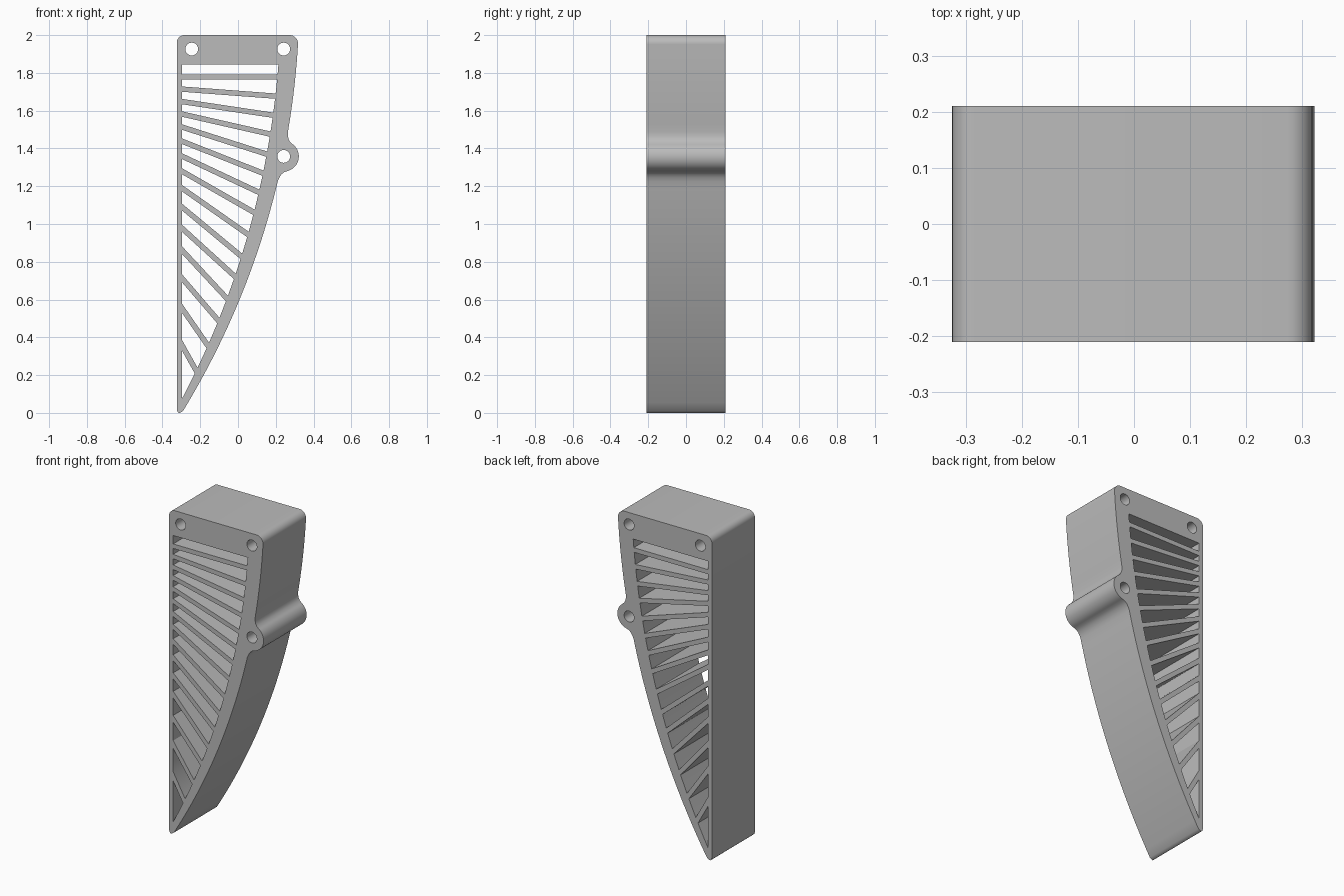
import bpy, bmesh
from math import sin, cos, radians, sqrt, hypot

cube = bpy.data.objects.get("Cube")
if cube:
    bpy.data.objects.remove(cube, do_unlink=True)

HALF_DEPTH = 0.21
LEFT, INNER_LEFT = -0.324, -0.296
FIN = 0.028
BOSS = (0.242, 1.358)


def bow(z, r=4.2):
    """x of the curved edge at height z"""
    return -3.875 + sqrt(r * r - (2.2 - z) ** 2)


def inner_bow(z):
    """inside of the curved wall, which thins towards the tip"""
    return bow(z, 4.166 - 0.058 * z + 0.0133 * z * z)


def arc(centre, r, a, b, n):
    steps = [radians(a + (b - a) * i / n) for i in range(n + 1)]
    return [(centre[0] + r * cos(t), centre[1] + r * sin(t)) for t in steps]


def bow_run(a, b, n, f=bow):
    return [(f(a + (b - a) * i / n), a + (b - a) * i / n) for i in range(n + 1)]


# Outer outline: tip, curved edge, boss with fillets, upper edge, rounded top
outline = [(LEFT, 0.022), (-0.321, 0.008), (-0.313, 0), (-0.305, 0.001)]
outline += bow_run(0.01, 1.225, 28)
outline += [(0.219, 1.246), (0.23, 1.263), (0.246, 1.275)]
outline += arc(BOSS, 0.08, -75, 55, 20)
outline += [(0.274, 1.437), (0.267, 1.452), (0.264, 1.467)]
outline += bow_run(1.487, 1.95, 10)
outline += arc((0.273, 1.955), 0.045, 0, 90, 8)
outline += arc((LEFT + 0.04, 1.96), 0.04, 90, 180, 8)

# Round bolt holes
loops = [outline]
for centre in [(-0.245, 1.926), (0.242, 1.926), BOSS]:
    loops.append(arc(centre, 0.034, 0, 348.75, 31))

# Fin centre heights at the straight wall and at the curved wall
fin_left = [1.778, 1.714, 1.648, 1.582, 1.513, 1.438, 1.359, 1.279,
            1.189, 1.089, 0.977, 0.861, 0.712, 0.553, 0.357]
fin_right = [1.778, 1.677, 1.576, 1.476, 1.370, 1.269, 1.168, 1.062,
             0.945, 0.829, 0.723, 0.606, 0.489, 0.357, 0.224]

# Each opening lies between the lower edge of one fin and the upper edge of the next
top = (1.844, 1.844)
for zl, zr in zip(fin_left, fin_right):
    slope = (zl - zr) / (inner_bow(zr) - INNER_LEFT)
    h = FIN / 2 * hypot(1, slope)
    lean = (inner_bow(zr + 0.01) - inner_bow(zr - 0.01)) / 0.02
    k = h / (1 + slope * lean)
    loops.append([(INNER_LEFT, top[0]), (INNER_LEFT, zl + h)]
                 + bow_run(zr + k, top[1], 3, inner_bow))
    top = (zl - h, zr - k)
loops.append([(INNER_LEFT, top[0]), (INNER_LEFT, 0.076)]
             + bow_run(0.09, top[1], 4, inner_bow))

# Fill the outline around its openings and extrude it
curve = bpy.data.curves.new("finned_bracket_profile", "CURVE")
curve.dimensions = "2D"
curve.fill_mode = "BOTH"
curve.extrude = HALF_DEPTH
for loop in loops:
    spline = curve.splines.new("POLY")
    spline.points.add(len(loop) - 1)
    for point, (x, z) in zip(spline.points, loop):
        point.co = (x, z, 0, 1)
    spline.use_cyclic_u = True

bracket = bpy.data.objects.new("finned_bracket", curve)
bpy.context.collection.objects.link(bracket)
bracket.rotation_euler.x = radians(90)
bpy.ops.object.select_all(action="DESELECT")
bracket.select_set(True)
bpy.context.view_layer.objects.active = bracket
bpy.ops.object.convert(target="MESH")
bracket = bpy.context.object
bpy.ops.object.transform_apply(location=False, rotation=True, scale=False)

# Weld the caps to the walls
bm = bmesh.new()
bm.from_mesh(bracket.data)
bmesh.ops.remove_doubles(bm, verts=bm.verts, dist=0.0001)
bmesh.ops.recalc_face_normals(bm, faces=bm.faces)
bm.to_mesh(bracket.data)
bm.free()

# Plain grey material
grey = bpy.data.materials.new("plain_grey")
grey.use_nodes = True
colour = (0.5, 0.5, 0.5, 1)
grey.diffuse_color = colour
grey.node_tree.nodes["Principled BSDF"].inputs["Base Color"].default_value = colour
bracket.data.materials.clear()
bracket.data.materials.append(grey)
bpy.ops.object.shade_smooth_by_angle(angle=radians(30))
